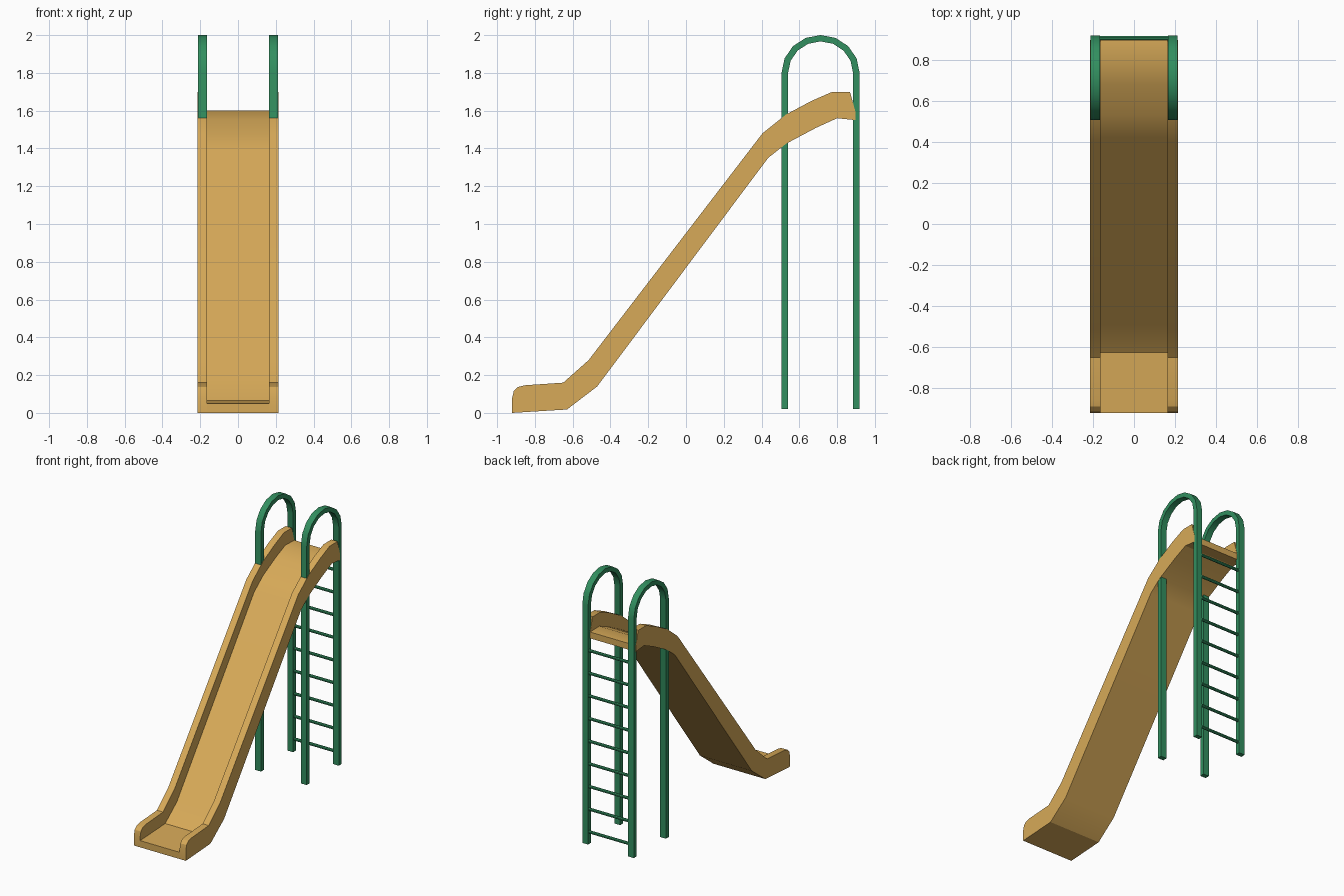
import bpy, bmesh, math

if "Cube" in bpy.data.objects:
    bpy.data.objects.remove(bpy.data.objects["Cube"])


def material(name, color):
    m = bpy.data.materials.new(name)
    m.diffuse_color = (*color, 1)
    m.use_nodes = True
    m.node_tree.nodes["Principled BSDF"].inputs["Base Color"].default_value = m.diffuse_color
    return m


TAN = material("tan plastic", (0.68, 0.40, 0.098))
GREEN = material("green metal", (0.032, 0.275, 0.115))


def prism(name, profile, x0, x1, mat, smooth=True):
    """Extrude a closed (y, z) profile from x0 to x1."""
    bm = bmesh.new()
    face = bm.faces.new([bm.verts.new((x0, y, z)) for y, z in profile])
    ext = bmesh.ops.extrude_face_region(bm, geom=[face])
    verts = [g for g in ext["geom"] if isinstance(g, bmesh.types.BMVert)]
    bmesh.ops.translate(bm, verts=verts, vec=(x1 - x0, 0, 0))
    bmesh.ops.recalc_face_normals(bm, faces=bm.faces)
    me = bpy.data.meshes.new(name)
    bm.to_mesh(me)
    bm.free()
    me.materials.append(mat)
    ob = bpy.data.objects.new(name, me)
    bpy.context.collection.objects.link(ob)
    if smooth:
        bpy.ops.object.select_all(action='DESELECT')
        ob.select_set(True)
        bpy.context.view_layer.objects.active = ob
        bpy.ops.object.shade_smooth_by_angle(angle=math.radians(30))
    return ob


# Slide curves seen from the side, front to back
under = [(-0.92, 0.0), (-0.63, 0.018), (-0.47, 0.14), (0.435, 1.35),
         (0.53, 1.425), (0.69, 1.51), (0.80, 1.56), (0.897, 1.55)]
bed = [(-0.92, 0.05), (-0.625, 0.065), (-0.487, 0.175), (0.422, 1.39),
       (0.53, 1.475), (0.68, 1.553), (0.79, 1.60), (0.897, 1.597)]
rim = [(-0.92, 0.08), (-0.912, 0.115), (-0.89, 0.137), (-0.855, 0.146),
       (-0.65, 0.16), (-0.515, 0.28), (0.405, 1.48), (0.53, 1.58),
       (0.665, 1.652), (0.775, 1.70), (0.868, 1.70), (0.897, 1.595)]

# Slide bed and side walls
prism("slide_bed", under + bed[::-1], -0.163, 0.163, TAN)
for side, s in (("left", -1), ("right", 1)):
    prism(side + "_slide_wall", under + rim[::-1], s * 0.163, s * 0.214, TAN)

# Hooped handrail posts
CY, CZ, FOOT = 0.7125, 1.80, 0.02


def arch(r):
    arc = [(CY - r * math.cos(math.pi * i / 8), CZ + r * 0.97 * math.sin(math.pi * i / 8))
           for i in range(9)]
    return [(CY - r, FOOT)] + arc + [(CY + r, FOOT)]


for side, s in (("left", -1), ("right", 1)):
    prism(side + "_handrail", arch(0.2065) + arch(0.172)[::-1],
          s * 0.165, s * 0.2125, GREEN)

# Ladder rungs between the back posts
for i in range(9):
    z = 0.11 + 0.169 * i
    ring = [(0.905 + 0.011 * math.cos(math.pi * (k + 0.5) / 4),
             z + 0.011 * math.sin(math.pi * (k + 0.5) / 4)) for k in range(8)]
    prism(f"rung_{i + 1}", ring, -0.167, 0.167, GREEN, smooth=False)
